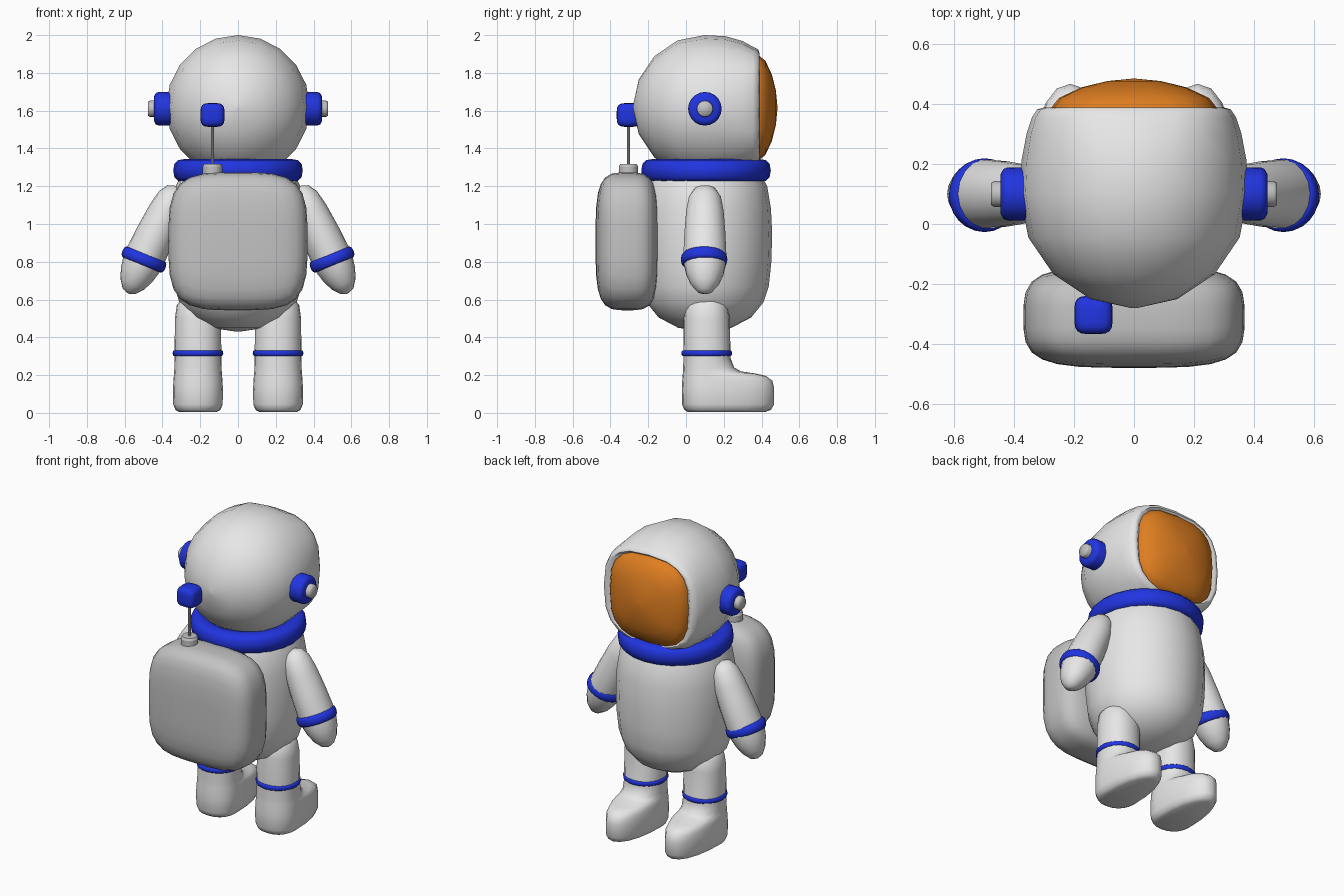
import bpy, bmesh, math
from mathutils import Vector

if "Cube" in bpy.data.objects:
    bpy.data.objects.remove(bpy.data.objects["Cube"])

X, Y, Z = Vector((1, 0, 0)), Vector((0, 1, 0)), Vector((0, 0, 1))


def material(name, rgb):
    m = bpy.data.materials.new(name)
    m.diffuse_color = (*rgb, 1)
    m.use_nodes = True
    m.node_tree.nodes["Principled BSDF"].inputs["Base Color"].default_value = m.diffuse_color
    return m


WHITE = material("suit_white", (0.82, 0.82, 0.82))
GREY = material("pack_grey", (0.55, 0.55, 0.55))
BLUE = material("trim_blue", (0.015, 0.035, 0.75))
ORANGE = material("visor_orange", (0.74, 0.21, 0.015))


def finish(name, bm, mat, angle=50):
    bmesh.ops.recalc_face_normals(bm, faces=bm.faces)
    me = bpy.data.meshes.new(name)
    bm.to_mesh(me)
    bm.free()
    me.shade_smooth()
    me.set_sharp_from_angle(angle=math.radians(angle))
    me.materials.append(mat)
    ob = bpy.data.objects.new(name, me)
    bpy.context.collection.objects.link(ob)
    return ob


def ring(c, u, v, a, b=None, p=2, n=20):
    """Superellipse ring around c in the plane u, v."""
    b = a if b is None else b
    pts = []
    for i in range(n):
        t = 2 * math.pi * i / n
        cu, sv = math.cos(t), math.sin(t)
        pts.append(Vector(c) + u * a * math.copysign(abs(cu) ** (2 / p), cu)
                   + v * b * math.copysign(abs(sv) ** (2 / p), sv))
    return pts


def loft(name, rings, mat, angle=50):
    """Skin a row of rings and cap both ends."""
    bm = bmesh.new()
    vs = [[bm.verts.new(p) for p in r] for r in rings]
    n = len(vs[0])
    for r, s in zip(vs, vs[1:]):
        for i in range(n):
            j = (i + 1) % n
            bm.faces.new((r[i], r[j], s[j], s[i]))
    bm.faces.new(vs[0])
    bm.faces.new(vs[-1])
    return finish(name, bm, mat, angle)


def lathe(name, origin, axis, u, v, profile, mat, angle=50, n=20):
    o = Vector(origin)
    return loft(name, [ring(o + axis * t, u, v, r, n=n) for r, t in profile], mat, angle)


def band(name, c, axis, u, v, outer, thick, half):
    """Trim ring with a rounded section, hollow in the middle."""
    bm = bmesh.new()
    mid = outer - thick / 2
    section = ring((mid, 0, 0), X, Y, thick / 2, half, p=2.6, n=12)
    rows = [[bm.verts.new(p) for p in ring(Vector(c) + axis * q.y, u, v, q.x, n=24)]
            for q in section]
    for r, s in zip(rows, rows[1:] + rows[:1]):
        for i in range(24):
            j = (i + 1) % 24
            bm.faces.new((r[i], r[j], s[j], s[i]))
    return finish(name, bm, BLUE, 80)


def super_box(name, c, half, p, cuts, mat):
    """Cube grid puffed onto a superellipsoid."""
    bm = bmesh.new()
    bmesh.ops.create_cube(bm, size=2)
    bmesh.ops.subdivide_edges(bm, edges=bm.edges[:], cuts=cuts, use_grid_fill=True)
    for v in bm.verts:
        k = sum(abs(q) ** p for q in v.co) ** (1 / p)
        v.co = Vector([c[i] + half[i] * v.co[i] / k for i in range(3)])
    return finish(name, bm, mat, 80)


# Helmet: round at the back, squared off towards the visor rim
shell = [(-0.28, 0.01, 0.01, 2), (-0.25, 0.145, 0.145, 2), (-0.168, 0.268, 0.268, 2),
         (-0.045, 0.352, 0.352, 2), (0.1, 0.38, 0.38, 2), (0.21, 0.375, 0.374, 2.05),
         (0.3, 0.358, 0.348, 2.3), (0.355, 0.34, 0.318, 2.6), (0.382, 0.322, 0.304, 2.8),
         (0.388, 0.3, 0.288, 2.9), (0.365, 0.272, 0.27, 3)]
loft("helmet", [ring((0, y, 1.62), X, Z, a, b, p) for y, a, b, p in shell], WHITE, 60)

# Visor: shallow squarish dome
dome = [(0.36, 0.28, 3), (0.387, 0.276, 3), (0.42, 0.25, 2.9), (0.455, 0.175, 2.6),
        (0.476, 0.09, 2.2), (0.484, 0.008, 2)]
loft("visor", [ring((0, y, 1.615), X, Z, r, p=p) for y, r, p in dome], ORANGE, 70)

# Neck collar
band("neck_collar", (0, 0.106, 1.283), Z, X, Y, 0.343, 0.12, 0.061)

# Torso
lathe("torso", (0, 0.1, 0), Z, X, Y,
      [(0.01, 0.43), (0.14, 0.45), (0.245, 0.505), (0.31, 0.585), (0.338, 0.67),
       (0.352, 0.8), (0.356, 0.95), (0.35, 1.08), (0.33, 1.2), (0.29, 1.28)], WHITE)

# Backpack and antenna
super_box("backpack", (0, -0.31, 0.908), (0.368, 0.169, 0.365), 3.8, 7, GREY)
lathe("antenna_base", (-0.135, -0.305, 0), Z, X, Y,
      [(0.052, 1.24), (0.052, 1.305), (0.044, 1.318)], GREY, 30, 14)
lathe("antenna_rod", (-0.135, -0.305, 0), Z, X, Y, [(0.008, 1.3), (0.008, 1.55)], GREY, 30, 8)
super_box("antenna_head", (-0.135, -0.303, 1.577), (0.064, 0.064, 0.063), 4, 5, BLUE)

for side, s in (("right", 1), ("left", -1)):
    # Ear pieces on the helmet
    ear = (0, 0.1, 1.61)
    lathe(side + "_ear_pad", ear, X * s, Y, Z,
          [(0.087, 0.34), (0.089, 0.42), (0.083, 0.435), (0.066, 0.444)], BLUE)
    lathe(side + "_ear_knob", ear, X * s, Y, Z,
          [(0.043, 0.42), (0.043, 0.466), (0.037, 0.476)], GREY, 60, 16)

    # Arm with mitten, leaning outwards, and its cuff
    lean = math.radians(25)
    down = Vector((s * math.sin(lean), 0, -math.cos(lean)))
    out = Vector((s * math.cos(lean), 0, math.sin(lean)))
    lathe(side + "_arm", (s * 0.5, 0.1, 0.81), down, out, Y * 1.07,
          [(0.005, -0.43), (0.052, -0.412), (0.08, -0.365), (0.094, -0.28), (0.103, -0.15),
           (0.108, -0.02), (0.104, 0.03), (0.092, 0.085), (0.07, 0.14), (0.038, 0.182),
           (0.006, 0.195)], WHITE, 70, 18)
    tilt = math.radians(22)
    band(side + "_cuff", (s * 0.498, 0.096, 0.812),
         Vector((s * math.sin(tilt), 0, -math.cos(tilt))),
         Vector((s * math.cos(tilt), 0, math.sin(tilt))), Y, 0.123, 0.05, 0.032)

    # Leg and boot in one skin: front reach y changes with height
    boot = []
    for z, r, front in [(0.005, 0.1, 0.42), (0.016, 0.119, 0.45), (0.045, 0.131, 0.467),
                        (0.13, 0.132, 0.467), (0.17, 0.13, 0.457), (0.195, 0.128, 0.425),
                        (0.208, 0.127, 0.37), (0.22, 0.126, 0.29), (0.24, 0.125, 0.255),
                        (0.29, 0.124, 0.236), (0.5, 0.122, 0.232), (0.57, 0.112, 0.22),
                        (0.62, 0.075, 0.185)]:
        pts = ring((s * 0.212, 0.11, z), X, Y, r, p=2.2)
        for p in pts:
            if p.y > 0.11:
                p.y = 0.11 + (p.y - 0.11) * (front - 0.11) / r
        boot.append(pts)
    loft(side + "_leg", boot, WHITE, 80)
    band(side + "_ankle_band", (s * 0.212, 0.11, 0.316), Z, X, Y, 0.134, 0.03, 0.016)
